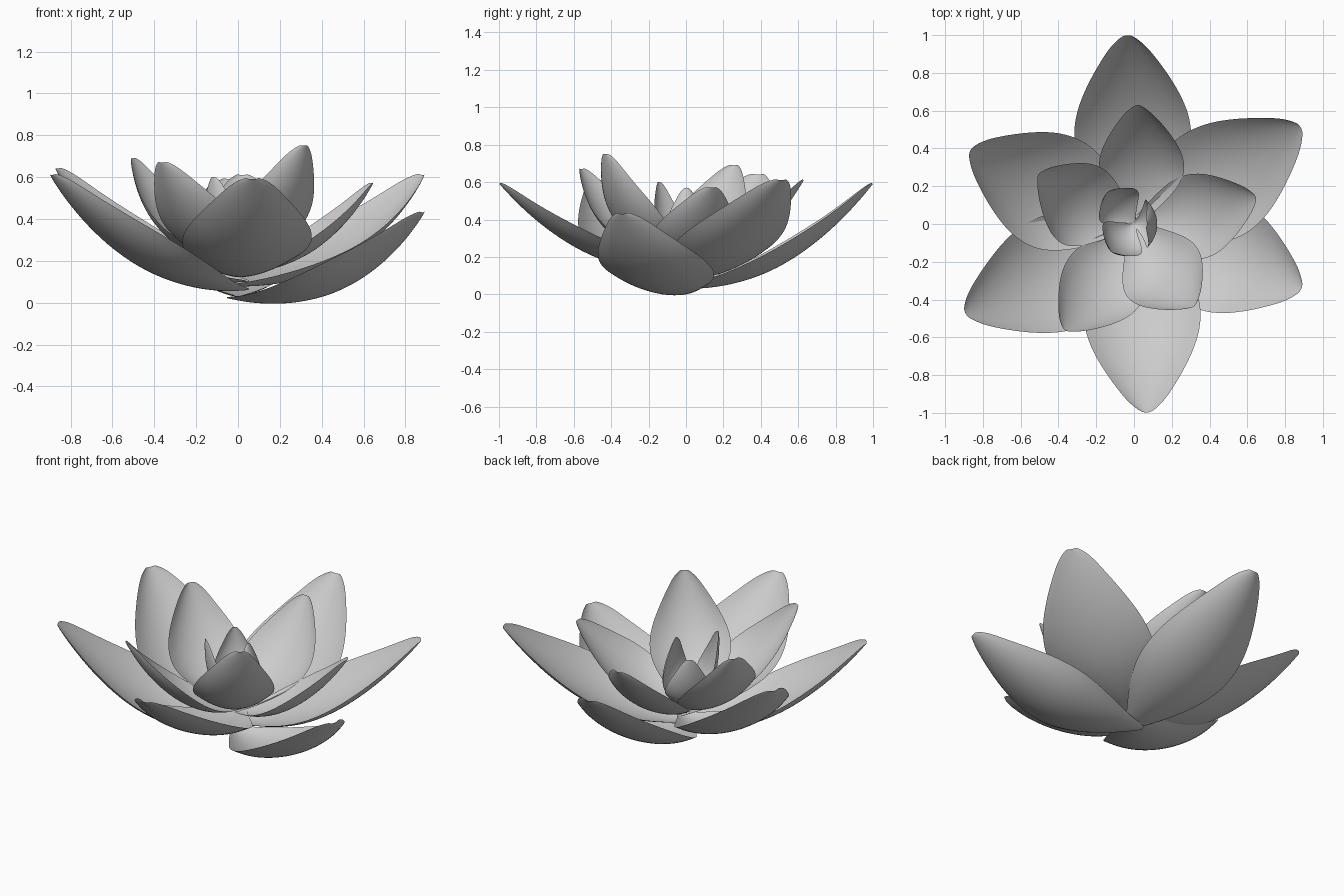
import bpy
from math import sin, cos, radians, hypot

if "Cube" in bpy.data.objects:
    bpy.data.objects.remove(bpy.data.objects["Cube"])

# Petal outline: (position along petal, share of half width)
OUTLINE = [(0, .08), (.1, .34), (.25, .72), (.4, .95), (.52, 1.0), (.65, .94),
           (.78, .74), (.88, .52), (.95, .34), (.985, .2), (1, .1)]
COLS = 8


def petal(name, angle, base, bend, tip, half_width, cup, sway=0):
    """Cupped leaf swept along a curve in the (radius, z) plane, turned about z.
    sway pushes the belly of the petal sideways."""
    a, c = radians(angle), radians(cup)
    verts, faces = [], []
    for t, w in OUTLINE:
        r, z = [(1-t)**2*p + 2*t*(1-t)*q + t*t*s for p, q, s in zip(base, bend, tip)]
        dr, dz = [(1-t)*(q-p) + t*(s-q) for p, q, s in zip(base, bend, tip)]
        length = hypot(dr, dz)
        radius = half_width * w / sin(c)
        for i in range(COLS + 1):
            u = c * (2*i/COLS - 1)
            side, lift = radius*sin(u), radius*(1 - cos(u))
            side += sway * 4*t*(1 - t)
            rr, zz = r - lift*dz/length, z + lift*dr/length
            verts.append((rr*cos(a) - side*sin(a), rr*sin(a) + side*cos(a), zz))
    n = COLS + 1
    for j in range(len(OUTLINE) - 1):
        for i in range(COLS):
            k = j*n + i
            faces.append((k, k + n, k + n + 1, k + 1))
    mesh = bpy.data.meshes.new(name)
    mesh.from_pydata(verts, [], faces)
    mesh.shade_smooth()
    ob = bpy.data.objects.new(name, mesh)
    bpy.context.collection.objects.link(ob)
    sub = ob.modifiers.new("smooth", 'SUBSURF')
    sub.levels = sub.render_levels = 2


# Outer ring, bases climbing in a spiral: angle, base z, bend z, tip radius, tip z, sway
outer = [(-21, .02, -.13, .95, .43, .01), (92, .03, -.02, 1.0, .59, -.01),
         (-152, .06, -.02, 1.01, .61, .04), (30, .08, .02, 1.02, .61, -.03),
         (156, .10, .03, .95, .64, .02), (-86, .13, .04, 1.0, .59, .01)]
for i, (ang, bz, mz, tr, tz, sway) in enumerate(outer):
    petal(f"outer_petal_{i+1}", ang, (-.05, bz), (.53, mz), (tr, tz), .315, 36, sway)

# Middle ring: angle, base z, bend point, tip point, sway
middle = [(12, .13, (.40, .14), (.66, .57), -.03), (88, .14, (.38, .16), (.63, .61), -.03),
          (-123, .15, (.44, .17), (.67, .67), .035), (153, .16, (.40, .20), (.57, .69), .04),
          (-54, .17, (.42, .22), (.54, .75), -.03)]
for i, (ang, bz, bend, tip, sway) in enumerate(middle):
    petal(f"middle_petal_{i+1}", ang, (-.02, bz), bend, tip, .23, 39, sway)

# Closed heart of the flower
heart = [(130, (.23, .21), (.22, .55)), (231, (.20, .24), (.19, .60)), (2, (.21, .24), (.07, .57))]
for i, (ang, bend, tip) in enumerate(heart):
    petal(f"heart_petal_{i+1}", ang, (0, .18), bend, tip, .13, 48)
